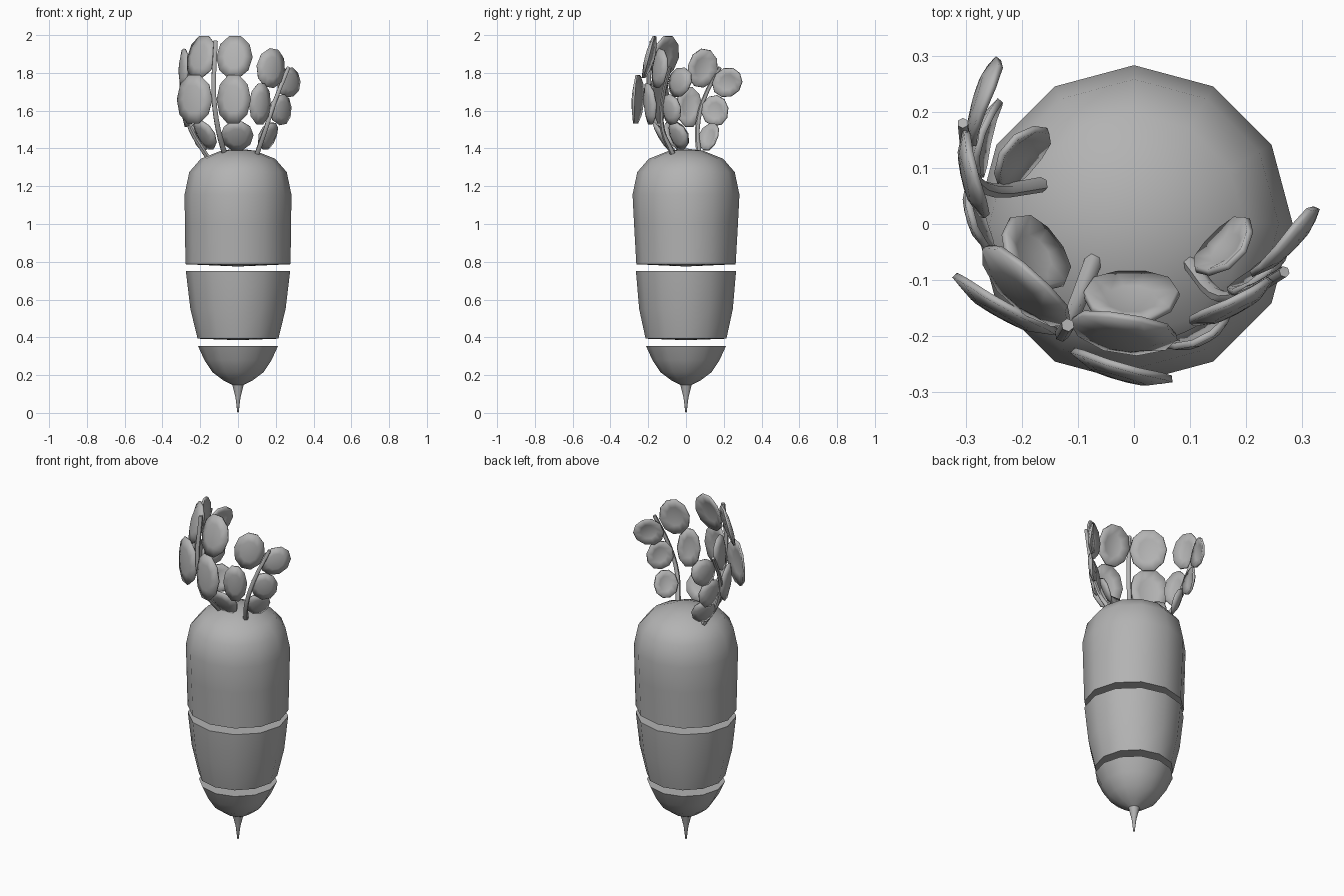
import bpy, math
from mathutils import Vector, Matrix

if "Cube" in bpy.data.objects:
    bpy.data.objects.remove(bpy.data.objects["Cube"])

# Dark grey shared by all parts
grey = bpy.data.materials.new('dark_grey')
grey.diffuse_color = (0.45, 0.45, 0.45, 1)
grey.use_nodes = True
grey.node_tree.nodes["Principled BSDF"].inputs["Base Color"].default_value = grey.diffuse_color


def add_mesh(name, verts, faces):
    me = bpy.data.meshes.new(name)
    me.from_pydata(verts, [], faces)
    me.update()
    me.materials.append(grey)
    ob = bpy.data.objects.new(name, me)
    bpy.context.collection.objects.link(ob)
    return ob


def smooth(ob, angle=40):
    bpy.ops.object.select_all(action='DESELECT')
    ob.select_set(True)
    bpy.context.view_layer.objects.active = ob
    bpy.ops.object.shade_smooth_by_angle(angle=math.radians(angle))


def root_piece(name, z_bottom, rings, z_top, n=12):
    """Closed lathe; each ring is (x radius, y radius, z)."""
    verts = [(rx * math.cos(2 * math.pi * i / n), ry * math.sin(2 * math.pi * i / n), z)
             for rx, ry, z in rings for i in range(n)]
    faces = [(k * n + i, k * n + (i + 1) % n, (k + 1) * n + (i + 1) % n, (k + 1) * n + i)
             for k in range(len(rings) - 1) for i in range(n)]
    lo = len(verts)
    verts += [(0, 0, z_bottom), (0, 0, z_top)]
    last = (len(rings) - 1) * n
    for i in range(n):
        j = (i + 1) % n
        faces += [(lo, j, i), (lo + 1, last + i, last + j)]
    smooth(add_mesh(name, verts, faces))


def stem(name, points, r=0.014):
    """Six-sided tapering stalk swept along the points."""
    cu = bpy.data.curves.new(name, 'CURVE')
    cu.dimensions = '3D'
    cu.bevel_depth = r
    cu.bevel_resolution = 1
    cu.use_fill_caps = True
    cu.resolution_u = 3
    cu.materials.append(grey)
    sp = cu.splines.new('BEZIER')
    sp.bezier_points.add(len(points) - 1)
    for k, (bp, p) in enumerate(zip(sp.bezier_points, points)):
        bp.co = p
        bp.handle_left_type = bp.handle_right_type = 'AUTO'
        bp.radius = 1.15 - 0.3 * k / (len(points) - 1)
    ob = bpy.data.objects.new(name, cu)
    bpy.context.collection.objects.link(ob)
    bpy.ops.object.select_all(action='DESELECT')
    ob.select_set(True)
    bpy.context.view_layer.objects.active = ob
    bpy.ops.object.convert(target='MESH')
    smooth(bpy.context.object, 60)


def leaf(name, centre, facing, lean, roll, w, h, n=10):
    """Cupped oval blade; facing is the compass angle of its outer side."""
    verts = [(0, 0, 0)]
    for f, drop in ((0.55, 0.006), (1.0, 0.022)):
        for i in range(n):
            a = 2 * math.pi * i / n
            x = f * math.cos(a)
            verts.append((-drop * (0.5 + 0.5 * x * x), x * w / 2, f * math.sin(a) * h / 2))
    faces = []
    for i in range(n):
        j = (i + 1) % n
        faces += [(0, 1 + i, 1 + j), (1 + i, 1 + n + i, 1 + n + j, 1 + j)]
    rot = (Matrix.Rotation(math.radians(facing), 3, 'Z')
           @ Matrix.Rotation(math.radians(lean), 3, 'Y')
           @ Matrix.Rotation(math.radians(roll), 3, 'X'))
    shift = rot @ Vector((0.007, 0, 0))
    ob = add_mesh(name, [rot @ Vector(v) + Vector(centre) + shift for v in verts], faces)
    mod = ob.modifiers.new('thickness', 'SOLIDIFY')
    mod.thickness = 0.012
    mod.offset = 0
    smooth(ob)


# Root, cut into three slices
root_piece('root_top', 0.775, [(.278, .263, .787), (.281, .275, 1.0), (.283, .283, 1.155),
                               (.258, .258, 1.275), (.197, .197, 1.345), (.09, .09, 1.388)], 1.4)
root_piece('root_middle', 0.385, [(.214, .214, .393), (.252, .248, .55), (.276, .265, .75)], 0.75)
root_piece('root_tip', 0, [(.004, .004, .005), (.013, .013, .08), (.03, .03, .148), (.075, .075, .17),
                           (.135, .135, .215), (.178, .178, .28), (.212, .212, .355)], 0.355)

# Stalks
stem('stalk_front', [(-.07, -.06, 1.37), (-.105, -.15, 1.5), (-.128, -.195, 1.68), (-.118, -.18, 1.97)])
stem('stalk_left', [(-.165, .07, 1.36), (-.25, .06, 1.5), (-.29, .09, 1.65), (-.305, .18, 1.83)], .012)
stem('stalk_right', [(.1, -.07, 1.37), (.145, -.125, 1.5), (.195, -.125, 1.65), (.268, -.085, 1.83)], .012)

# Leaves: centre, facing, lean, roll, width, height
leaf_sets = {
    'front': [((-.02, -.2, 1.885), 261, -15, 0, .19, .24),
              ((-.2, -.118, 1.885), 228, -15, 0, .2, .24),
              ((-.025, -.265, 1.66), 254, -3, 0, .185, .27),
              ((-.235, -.155, 1.66), 241, -3, 0, .21, .27),
              ((-.005, -.135, 1.465), 270, 30, 0, .17, .18),
              ((-.18, -.055, 1.47), 218, 30, 0, .15, .18)],
    'left': [((-.295, .087, 1.825), 193, -4, 10, .16, .21),
             ((-.275, .22, 1.75), 164, -4, -35, .17, .15),
             ((-.27, .155, 1.6), 165, 5, -10, .145, .165),
             ((-.285, .015, 1.62), 195, 5, 0, .14, .22),
             ((-.205, .125, 1.46), 140, 22, 0, .13, .155)],
    'right': [((.178, -.148, 1.825), 297, -4, -10, .165, .215),
              ((.275, -.038, 1.75), 315, -4, 35, .175, .15),
              ((.232, -.085, 1.605), 310, 5, 10, .145, .165),
              ((.12, -.2, 1.635), 297, 5, 0, .125, .225),
              ((.165, -.045, 1.465), 315, 22, 0, .13, .155)],
}
for side, leaves in leaf_sets.items():
    for k, args in enumerate(leaves):
        leaf(f'leaf_{side}_{k + 1}', *args)
